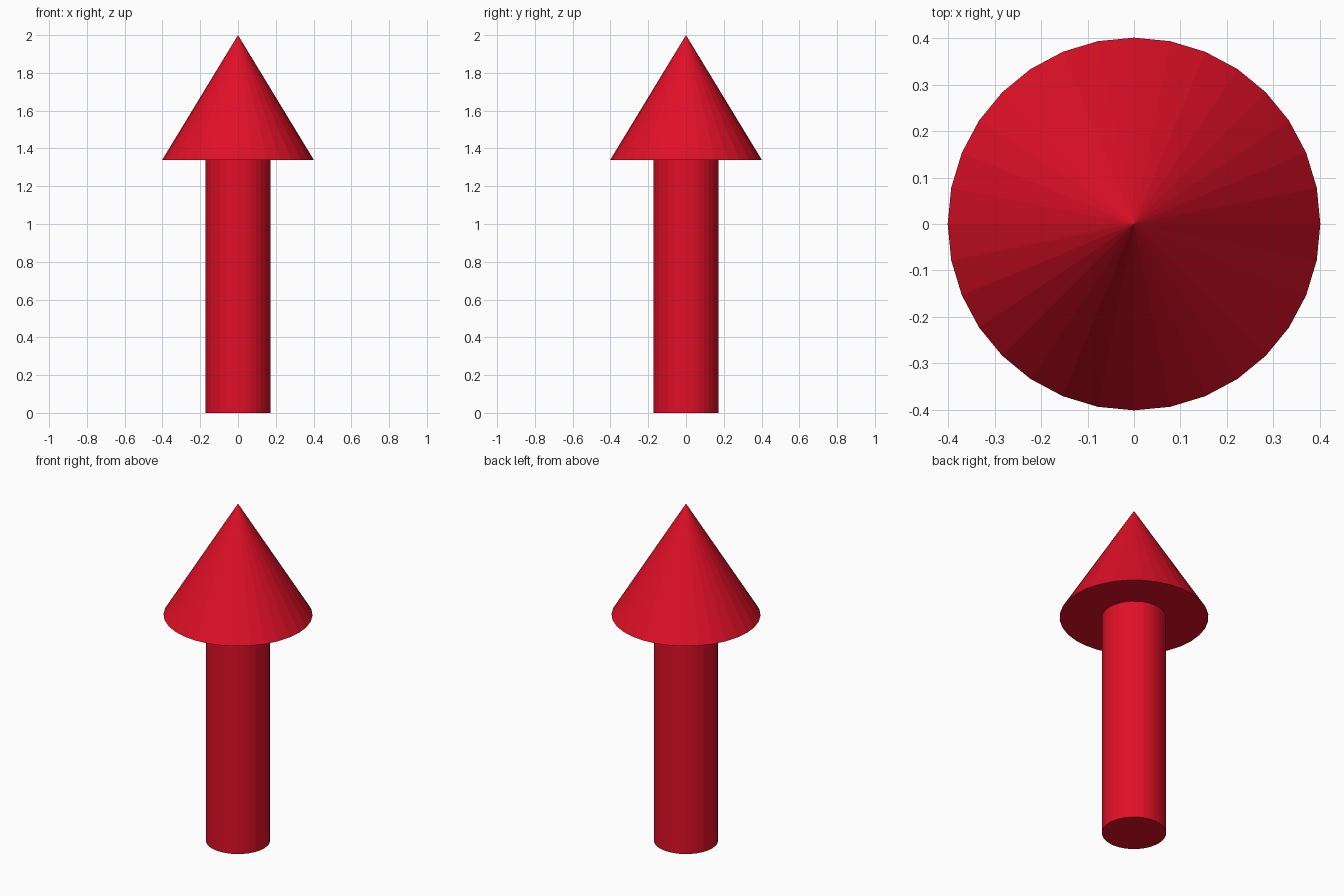
import bpy

if "Cube" in bpy.data.objects:
    bpy.data.objects.remove(bpy.data.objects["Cube"])

SIDES = 32
HEAD_BASE, TOP = 1.34, 2.0

red = bpy.data.materials.new("red")
red.diffuse_color = (0.75, 0.005, 0.02, 1.0)
red.use_nodes = True
red.node_tree.nodes["Principled BSDF"].inputs["Base Color"].default_value = red.diffuse_color


def tapered(name, r_bottom, r_top, z0, z1):
    """Flat-shaded round part standing between two heights."""
    bpy.ops.mesh.primitive_cone_add(
        vertices=SIDES, radius1=r_bottom, radius2=r_top,
        depth=z1 - z0, location=(0, 0, (z0 + z1) / 2))
    obj = bpy.context.object
    obj.name = name
    obj.data.materials.append(red)
    return obj


# Straight shaft
tapered("arrow_shaft", 0.173, 0.173, 0.0, HEAD_BASE)

# Pointed head
tapered("arrow_head", 0.401, 0.0, HEAD_BASE, TOP)
